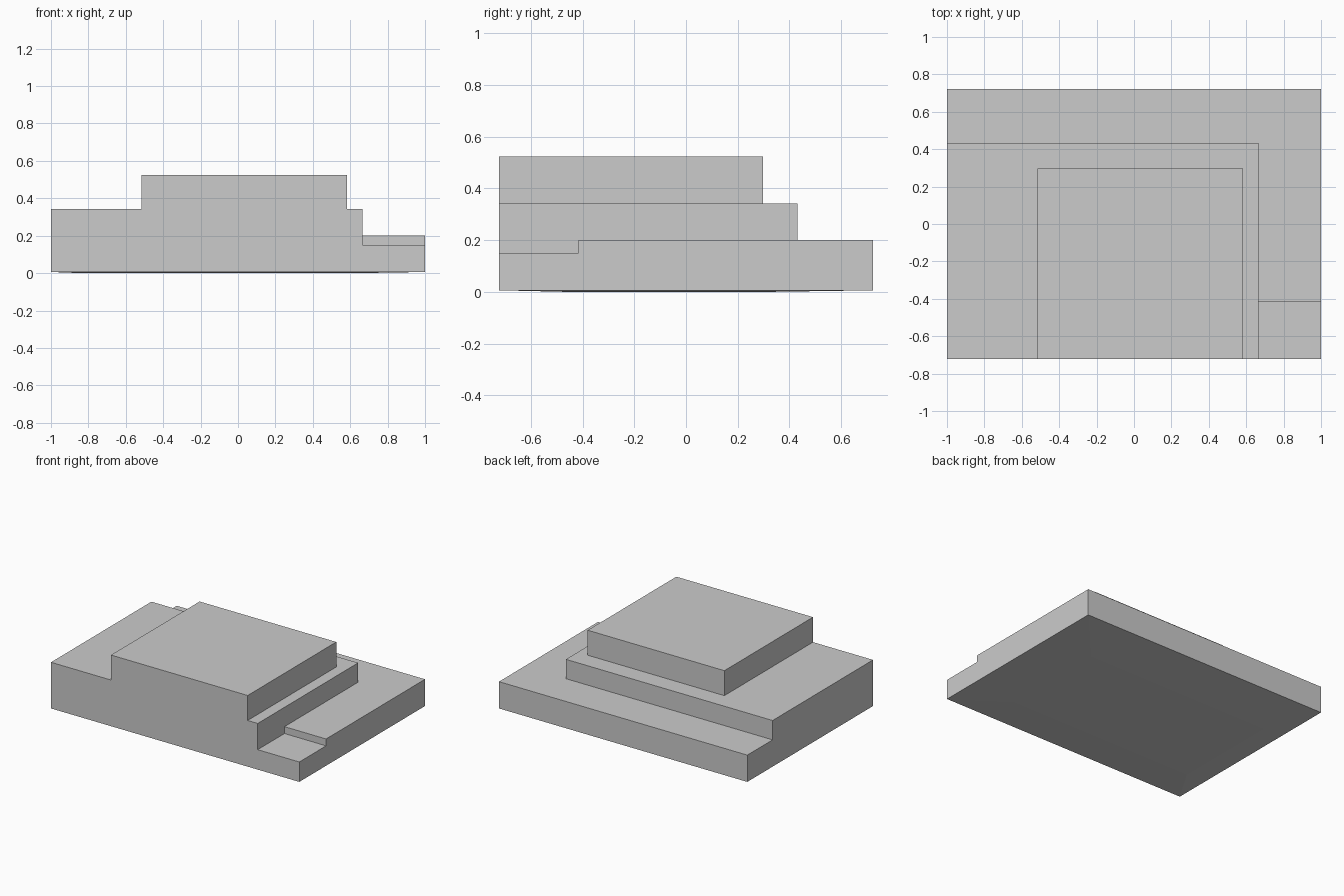
import bpy, bmesh, math

if "Cube" in bpy.data.objects:
    bpy.data.objects.remove(bpy.data.objects["Cube"])

HX, HY = 1.0, 0.723          # half width and half depth
RIM = 0.006                  # height of the outer bottom edge


def box(name, x0, x1, y0, y1, z0, z1):
    """Axis-aligned box from its limits."""
    bm = bmesh.new()
    bmesh.ops.create_cube(bm, size=1)
    for v in bm.verts:
        v.co = (x1 if v.co.x > 0 else x0,
                y1 if v.co.y > 0 else y0,
                z1 if v.co.z > 0 else z0)
    mesh = bpy.data.meshes.new(name)
    bm.to_mesh(mesh)
    bm.free()
    obj = bpy.data.objects.new(name, mesh)
    bpy.context.collection.objects.link(obj)
    return obj


def combine(target, other, operation):
    """Apply an exact boolean and remove the operand."""
    mod = target.modifiers.new("combine", 'BOOLEAN')
    mod.operation, mod.solver, mod.object = operation, 'EXACT', other
    bpy.context.view_layer.objects.active = target
    bpy.ops.object.modifier_apply(modifier=mod.name)
    bpy.data.objects.remove(other)


# Base slab
body = box("stepped_platform", -HX, HX, -HY, HY, RIM, 0.201)

# Very shallow bulge of the underside
bm = bmesh.new()
bm.from_mesh(body.data)
bottom = min(bm.faces, key=lambda f: f.calc_center_median().z)
bmesh.ops.inset_individual(bm, faces=[bottom], thickness=0.2)
for v in bottom.verts:
    v.co = (0.64 if v.co.x > 0 else -0.84,
            0.32 if v.co.y > 0 else -0.46, 0)
bm.to_mesh(body.data)
bm.free()

# Lowered front right corner
combine(body, box("corner_cut", 0.6, 1.2, -1, -0.415, 0.151, 0.5), 'DIFFERENCE')

# Middle and top tiers, flush with the front
combine(body, box("middle_tier", -HX, 0.665, -HY, 0.432, 0.1, 0.342), 'UNION')
combine(body, box("top_tier", -0.517, 0.584, -HY, 0.297, 0.25, 0.524), 'UNION')

# Merge coplanar faces
bm = bmesh.new()
bm.from_mesh(body.data)
bmesh.ops.remove_doubles(bm, verts=bm.verts, dist=1e-5)
bmesh.ops.dissolve_limit(bm, angle_limit=math.radians(0.3),
                         verts=bm.verts, edges=bm.edges)
bmesh.ops.recalc_face_normals(bm, faces=bm.faces)
bm.to_mesh(body.data)
bm.free()
